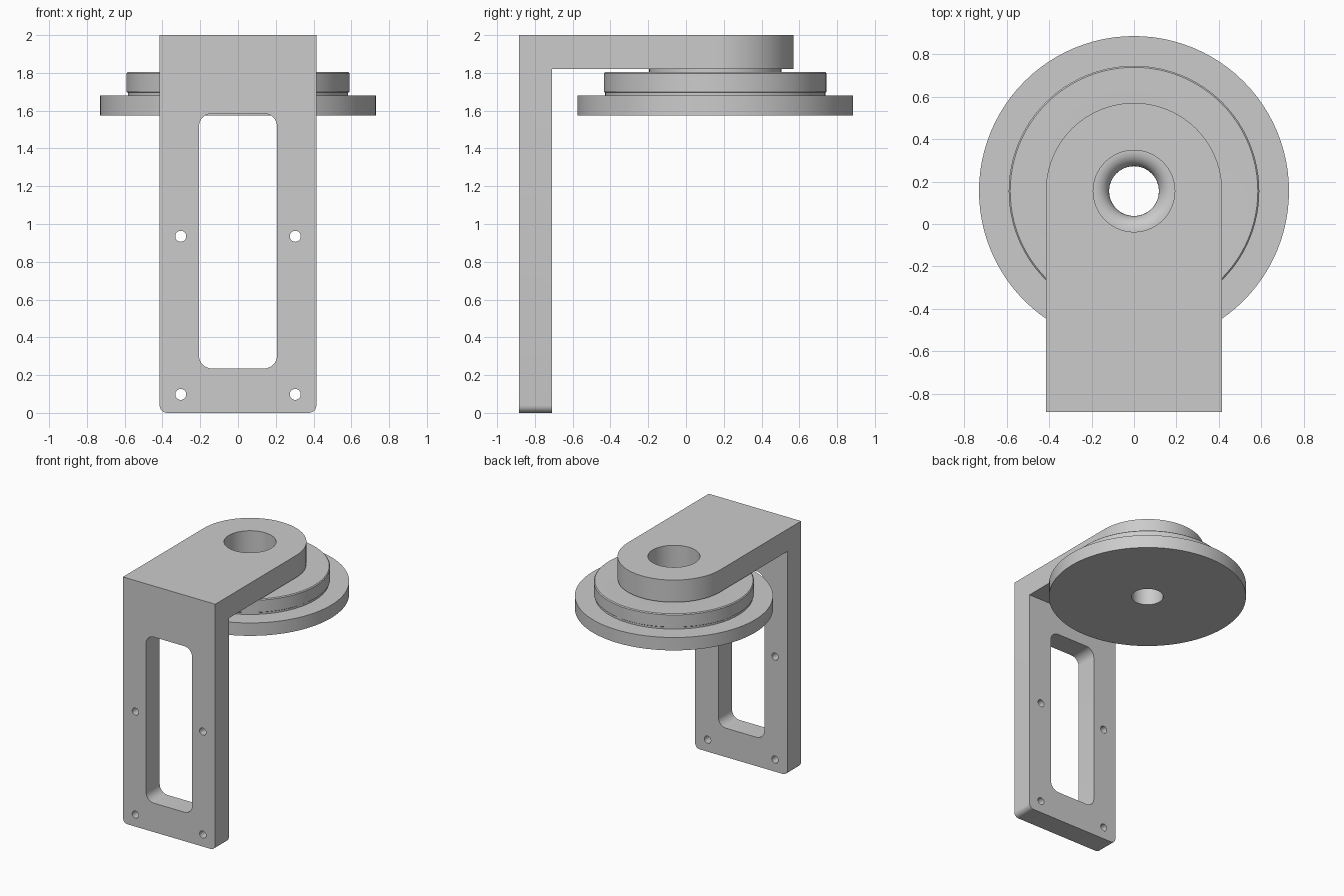
import bpy, bmesh, math
from mathutils import Vector, Matrix

if "Cube" in bpy.data.objects:
    bpy.data.objects.remove(bpy.data.objects["Cube"])

CY = 0.155        # y of the hub axis
HALF_W = 0.415    # half width of the bracket


def finish(bm, name):
    bmesh.ops.recalc_face_normals(bm, faces=bm.faces)
    mesh = bpy.data.meshes.new(name)
    bm.to_mesh(mesh)
    bm.free()
    ob = bpy.data.objects.new(name, mesh)
    bpy.context.collection.objects.link(ob)
    return ob


def smooth(ob):
    bpy.ops.object.select_all(action='DESELECT')
    ob.select_set(True)
    bpy.context.view_layer.objects.active = ob
    bpy.ops.object.shade_smooth_by_angle(angle=math.radians(30))


def round_edges(bm, test, radius, segments):
    edges = [e for e in bm.edges if test(e.verts[0].co, e.verts[1].co)]
    bmesh.ops.bevel(bm, geom=edges, offset=radius, offset_type='OFFSET',
                    segments=segments, profile=0.5, affect='EDGES', clamp_overlap=False)


def cylinder(name, radius, depth, matrix, segments):
    bm = bmesh.new()
    bmesh.ops.create_cone(bm, cap_ends=True, segments=segments, radius1=radius,
                          radius2=radius, depth=depth, matrix=matrix)
    return finish(bm, name)


def cut(ob, cutter):
    mod = ob.modifiers.new("cut", 'BOOLEAN')
    mod.operation = 'DIFFERENCE'
    mod.solver = 'EXACT'
    mod.object = cutter
    bpy.context.view_layer.objects.active = ob
    bpy.ops.object.modifier_apply(modifier=mod.name)
    bpy.data.objects.remove(cutter)


def lathe(name, profile, segments=96):
    # closed (radius, z) profile turned round the hub axis
    bm = bmesh.new()
    rings = []
    for i in range(segments):
        a = 2 * math.pi * i / segments
        rings.append([bm.verts.new((r * math.cos(a), CY + r * math.sin(a), z)) for r, z in profile])
    n = len(profile)
    for i in range(segments):
        a, b = rings[i], rings[(i + 1) % segments]
        for j in range(n):
            k = (j + 1) % n
            bm.faces.new((a[j], b[j], b[k], a[k]))
    return finish(bm, name)


# L-shaped bracket: side profile pushed across x
profile = [(-0.885, 0), (-0.71, 0), (-0.71, 1.82), (CY + HALF_W, 1.82), (CY + HALF_W, 2), (-0.885, 2)]
bm = bmesh.new()
face = bm.faces.new([bm.verts.new((-HALF_W, y, z)) for y, z in profile])
ext = bmesh.ops.extrude_face_region(bm, geom=[face])
bmesh.ops.translate(bm, vec=(2 * HALF_W, 0, 0),
                    verts=[v for v in ext['geom'] if isinstance(v, bmesh.types.BMVert)])
bmesh.ops.recalc_face_normals(bm, faces=bm.faces)
# round nose of the top arm, small rounds on the bottom corners
round_edges(bm, lambda a, b: min(a.y, b.y) > 0.5 and abs(a.z - b.z) > 0.1, HALF_W - 0.0005, 24)
round_edges(bm, lambda a, b: max(a.z, b.z) < 0.01 and abs(a.y - b.y) > 0.1, 0.04, 6)
bracket = finish(bm, "bracket")

# window in the upright
bm = bmesh.new()
bmesh.ops.create_cube(bm, size=1, matrix=Matrix.Translation((0, -0.8, 0.91))
                      @ Matrix.Diagonal((0.414, 0.5, 1.35, 1)))
round_edges(bm, lambda a, b: abs(a.y - b.y) > 0.1, 0.07, 8)
cut(bracket, finish(bm, "window_cutter"))

# screw holes
for x in (-0.303, 0.303):
    for z in (0.098, 0.935):
        m = Matrix.Translation((x, -0.8, z)) @ Matrix.Rotation(math.pi / 2, 4, 'X')
        cut(bracket, cylinder("screw_cutter", 0.029, 0.5, m, 32))

# bore through the arm
cut(bracket, cylinder("bore_cutter", 0.192, 0.4, Matrix.Translation((0, CY, 1.9)), 96))
smooth(bracket)

# stepped hub disc with a rounded mouth to its centre hole
mouth = [(0.187 - 0.07 * math.sin(t * math.pi / 16), 1.735 + 0.07 * math.cos(t * math.pi / 16))
         for t in range(9)]
hub = [(0.117, 1.575), (0.73, 1.575), (0.73, 1.68), (0.583, 1.68), (0.583, 1.695),
       (0.59, 1.70), (0.59, 1.798), (0.583, 1.805)]
smooth(lathe("hub_disc", hub + mouth))

# thin spacer between hub and arm
smooth(lathe("spacer_ring", [(0.192, 1.805), (0.35, 1.805), (0.35, 1.82), (0.192, 1.82)]))
